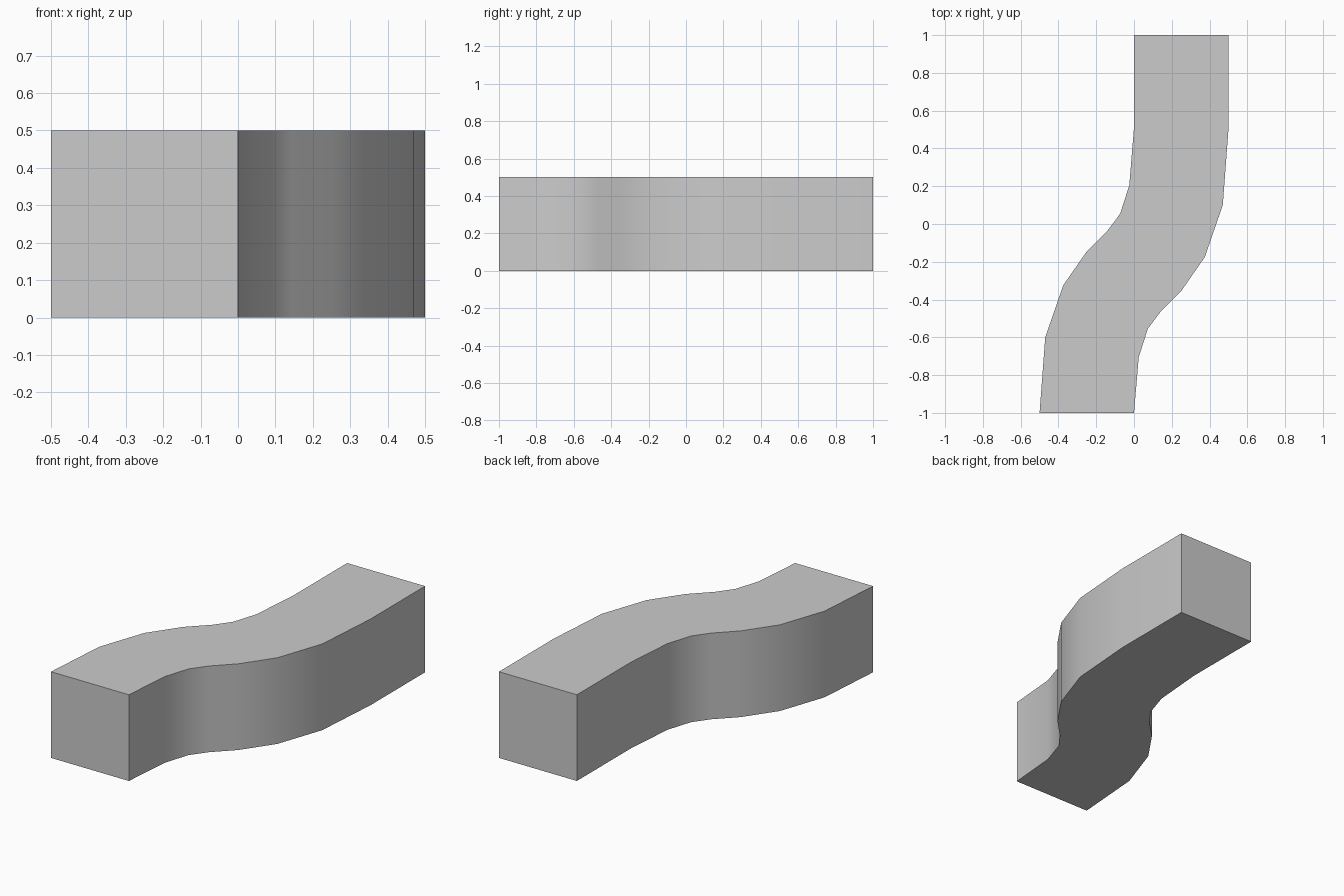
import bpy, bmesh
from math import radians

cube = bpy.data.objects.get("Cube")
if cube:
    bpy.data.objects.remove(cube, do_unlink=True)

HEIGHT = 0.5

# Plain grey surface
grey = bpy.data.materials.new("light_grey")
grey.use_nodes = True
colour = (0.6, 0.6, 0.6, 1)
grey.diffuse_color = colour
grey.node_tree.nodes["Principled BSDF"].inputs["Base Color"].default_value = colour

# Left edge of the S bend; the right edge is the same curve turned half round
left = [(-0.5, -1), (-0.47, -0.6), (-0.375, -0.325), (-0.25, -0.145),
        (-0.14, -0.035), (-0.073, 0.055), (-0.025, 0.205), (0, 0.51)]
right = [(-x, -0.5 - y) for x, y in reversed(left)]
right[0] = (0, -1)

# Straight run to the back
left.append((0, 1))
right.append((0.5, 1))

# Flat strip of quads between both edges, then raised into a solid
bm = bmesh.new()
rows = [[bm.verts.new((x, y, 0)) for x, y in edge] for edge in (left, right)]
for i in range(len(left) - 1):
    bm.faces.new((rows[0][i], rows[1][i], rows[1][i + 1], rows[0][i + 1]))
raised = bmesh.ops.extrude_face_region(bm, geom=bm.faces[:], use_keep_orig=True)
top = [v for v in raised["geom"] if isinstance(v, bmesh.types.BMVert)]
bmesh.ops.translate(bm, vec=(0, 0, HEIGHT), verts=top)
bmesh.ops.recalc_face_normals(bm, faces=bm.faces[:])

mesh = bpy.data.meshes.new("curved_block")
bm.to_mesh(mesh)
bm.free()
mesh.materials.append(grey)
block = bpy.data.objects.new("curved_block", mesh)
bpy.context.collection.objects.link(block)

# Smooth bend with crisp rims
bpy.ops.object.select_all(action="DESELECT")
block.select_set(True)
bpy.context.view_layer.objects.active = block
bpy.ops.object.shade_smooth_by_angle(angle=radians(30))
